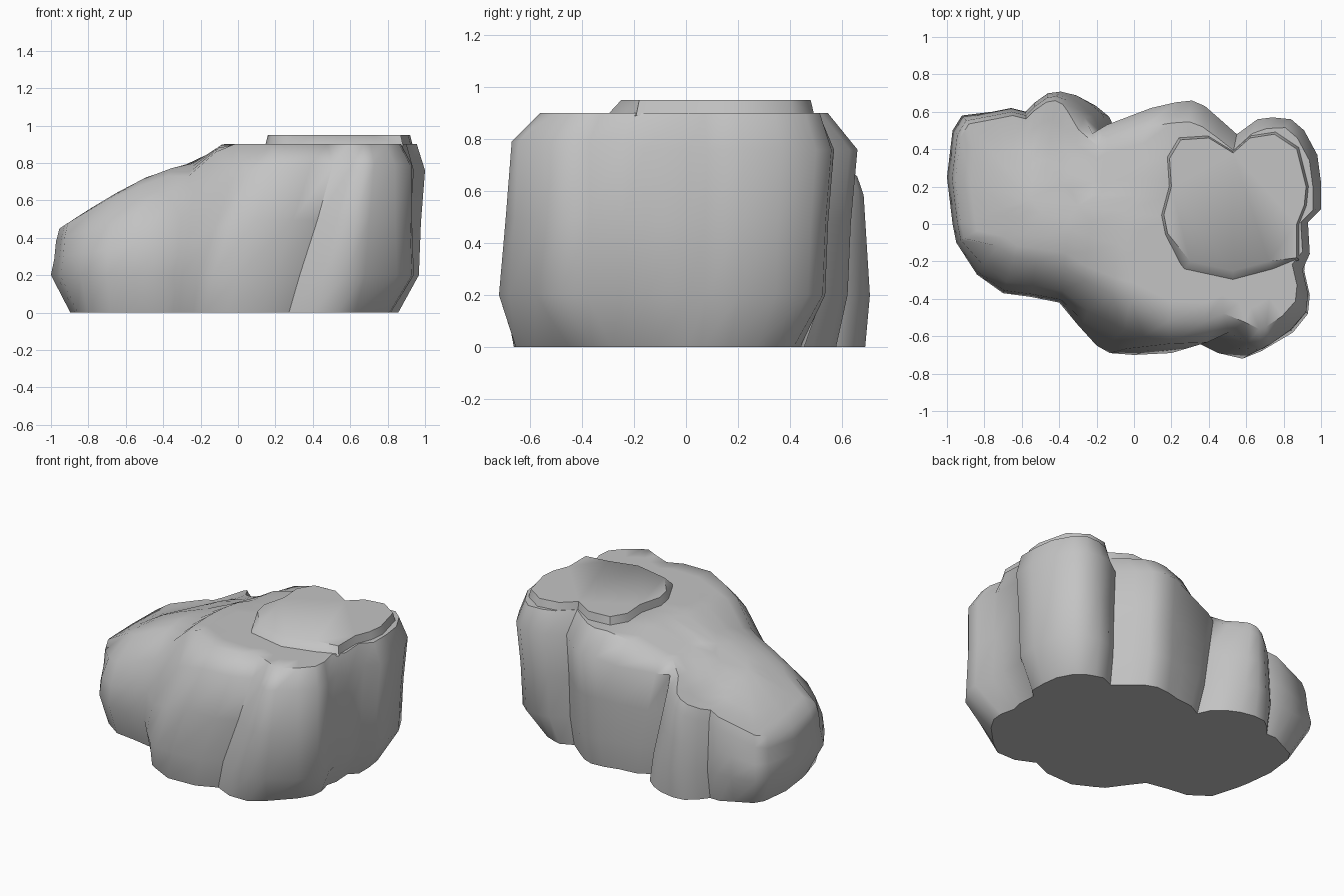
import bpy, bmesh
from mathutils import Vector

cube = bpy.data.objects.get("Cube")
if cube:
    bpy.data.objects.remove(cube, do_unlink=True)

stone = bpy.data.materials.new("stone_grey")
stone.use_nodes = True
grey = (0.55, 0.55, 0.55, 1)
stone.diffuse_color = grey
stone.node_tree.nodes["Principled BSDF"].inputs["Base Color"].default_value = grey

# Lobed plan outline of the boulder, counterclockwise
OUTLINE = [
    (1, .08), (1, .22), (.98, .37), (.91, .5), (.84, .56), (.74, .57), (.66, .56),
    (.55, .48), (.46, .56), (.38, .63), (.31, .66), (.22, .65), (.12, .62), (0, .56),
    (-.09, .51), (-.13, .6), (-.2, .66), (-.28, .7), (-.38, .72), (-.46, .71),
    (-.53, .66), (-.58, .61), (-.66, .63), (-.76, .61), (-.92, .58), (-.97, .5),
    (-1, .25), (-.97, 0), (-.95, -.1), (-.84, -.27), (-.7, -.37), (-.55, -.39),
    (-.4, -.42), (-.3, -.54), (-.2, -.65), (-.13, -.69), (0, -.7), (.2, -.69),
    (.33, -.63), (.45, -.69), (.58, -.72), (.68, -.68), (.85, -.58), (.93, -.48),
    (.94, -.38), (.91, -.25), (.94, -.16), (.93, .01)]

# Raised flat cap on the high end
CAP = [(.25, .45), (.4, .46), (.53, .38), (.62, .46), (.75, .48), (.87, .4), (.92, .2),
       (.91, .1), (.87, 0), (.87, -.18), (.72, -.2), (.53, -.25), (.3, -.2),
       (.18, -.05), (.16, .05), (.2, .2), (.19, .35)]

# Crest height along the length
CREST = [(-1, .42), (-.8, .55), (-.65, .64), (-.42, .76), (-.25, .79), (-.1, .9), (1, .9)]

SPINE_A, SPINE_B = Vector((-.55, .13)), Vector((.45, 0))


def clamp(v):
    return max(0, min(1, v))


def top_height(x, y):
    # The slope starts further along towards the back
    along = max(-1, x - .2 * clamp((y - .1) / .35) * clamp((x + .9) / .4))
    z = CREST[-1][1]
    for (xa, za), (xb, zb) in zip(CREST, CREST[1:]):
        if xa <= along <= xb:
            z = za + (zb - za) * (along - xa) / (xb - xa)
            break
    return z - clamp((-.05 - x) / .2) * .3 * max(0, -.1 - y)


def spine_point(p, steps=0):
    axis = SPINE_B - SPINE_A
    t = clamp((p - SPINE_A).dot(axis) / axis.length_squared)
    if steps:
        t = round(t * steps) / steps
    return SPINE_A + axis * t


def inset(p, scale):
    centre = spine_point(p)
    return centre + (p - centre) * scale


def lean(p, z):
    # Front folds slant to the high end, the back cleft slants to the low end
    front = clamp((-p.y - .3) / .3) * clamp((.8 - p.x) / .4) * clamp((p.x + .5) / .3)
    back = clamp((p.y - .3) / .2) * clamp((.15 - p.x) / .15) * clamp((p.x + .45) / .25)
    return Vector((p.x + front * (z - .2) * .31 - back * z * .2, p.y, z))


def wall_profile(p):
    """Scales of foot, belly, waist, shoulder and rim, then the rim's slope height."""
    if p.x > .1 and p.y > -.2:        # high back and right lobes
        right = clamp((p.x - .55) / .25)
        return .87 - .13 * right, .94, .96, 1, .82 + .1 * right, .14
    if p.y > -.12:                    # low end and back lobe
        foot = .95 - .18 * clamp((-p.x - .5) / .4)
        belly = .98 if p.y > .6 else 1
        return foot, belly, .96, .94, .9 - .12 * clamp((p.x + .2) / .1), .07
    if p.x < -.05:                    # shoulder at the front of the low end
        return .88, 1, .97, .88, .62, .15
    right = clamp((p.x - .5) / .4)
    return .95 - .2 * right, 1, .96 + .02 * right, .92 + .06 * right, .76 + .1 * right, .11


def loft(name, rings, flat_top):
    bm = bmesh.new()
    loops = [[bm.verts.new(v) for v in ring] for ring in rings]
    n = len(loops[0])
    for lower, upper in zip(loops, loops[1:]):
        for i in range(n):
            j = (i + 1) % n
            bm.faces.new((lower[i], lower[j], upper[j], upper[i]))
    bm.faces.new(loops[0][::-1])
    if flat_top:
        bm.faces.new(loops[-1])
    bmesh.ops.triangulate(bm, faces=[f for f in bm.faces if len(f.verts) > 4])
    bmesh.ops.remove_doubles(bm, verts=bm.verts, dist=.0005)
    mesh = bpy.data.meshes.new(name)
    bm.to_mesh(mesh)
    bm.free()
    mesh.materials.append(stone)
    obj = bpy.data.objects.new(name, mesh)
    bpy.context.collection.objects.link(obj)
    bpy.ops.object.select_all(action='DESELECT')
    obj.select_set(True)
    bpy.context.view_layer.objects.active = obj
    bpy.ops.object.shade_smooth_by_angle(angle=.85)


# Boulder body: tucked base, bulging wall, sloped rim, then the top surface
points = [Vector(p) for p in OUTLINE]
walls, rims = [], []
for p in points:
    foot, belly, waist, shoulder, rim, drop = wall_profile(p)
    edge = inset(p, rim)
    edge = lean(edge, top_height(edge.x, edge.y)).xy
    wall_top = top_height(edge.x, edge.y) - drop
    rims.append(edge)
    walls.append([lean(inset(p, foot), 0), lean(inset(p, belly), .2),
                  lean(inset(p, waist), (.2 + wall_top) / 2),
                  lean(inset(p, shoulder), wall_top)])
rings = [list(ring) for ring in zip(*walls)]
for share in (1, .8, .6, .4, .2, 0):
    ring = []
    for edge in rims:
        q = inset(edge, share) if share else spine_point(edge, 4)
        ring.append(Vector((q.x, q.y, top_height(q.x, q.y))))
    rings.append(ring)
loft("boulder_body", rings, False)

# Raised cap: wide sloped step at the front and left, flush at the back and right
middle = Vector((.54, .12))
skirt = []
for p in CAP:
    spread = 1.15 if p[1] < -.1 and p[0] < .8 else 1.04
    q = middle + (Vector(p) - middle) * spread
    skirt.append(Vector((q.x, q.y, .89)))
loft("raised_cap", [skirt, [Vector((x, y, .95)) for x, y in CAP]], True)
